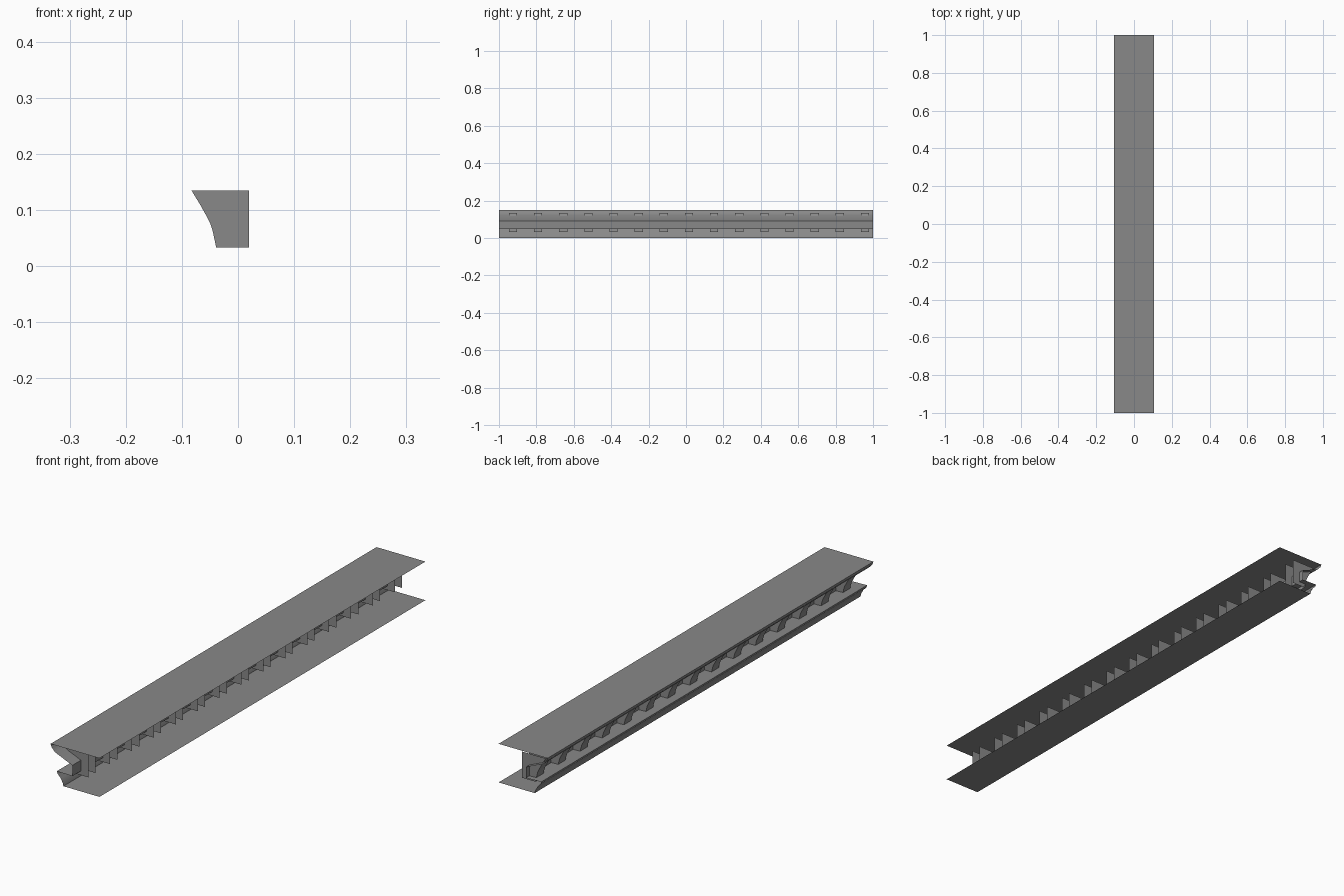
import bpy

if "Cube" in bpy.data.objects:
    bpy.data.objects.remove(bpy.data.objects["Cube"])

grey = bpy.data.materials.new("stone grey")
grey.diffuse_color = (0.25, 0.25, 0.25, 1)
grey.use_nodes = True
grey.node_tree.nodes["Principled BSDF"].inputs["Base Color"].default_value = grey.diffuse_color


def add_mesh(name, verts, faces, angle=0.6):
    me = bpy.data.meshes.new(name)
    me.from_pydata(verts, [], faces)
    me.materials.append(grey)
    ob = bpy.data.objects.new(name, me)
    bpy.context.collection.objects.link(ob)
    bpy.context.view_layer.objects.active = ob
    ob.select_set(True)
    bpy.ops.object.shade_smooth_by_angle(angle=angle)
    ob.select_set(False)
    return ob


def strip(name, profile, y0, y1, sides=False, back=None):
    """Sweep an open x,z profile along y; optionally cap both ends."""
    n = len(profile)
    verts = [(x, y, z) for y in (y0, y1) for x, z in profile]
    faces = [(i + 1, i, n + i, n + i + 1) for i in range(n - 1)]
    if sides:
        for y in (y0, y1):
            s = len(verts)
            pts = list(profile) + [(back, profile[-1][1]), (back, profile[0][1])]
            verts += [(x, y, z) for x, z in pts]
            loop = list(range(s, s + len(pts)))
            # profile runs top to bottom on the left: counter-clockwise from -y
            faces.append(loop if y == y0 else loop[::-1])
    return add_mesh(name, verts, faces)


# Moulding: top plate, crown, sloped soffit, frieze, ledge, cove, bottom plate
moulding = [(0.105, 0.15), (-0.105, 0.15), (-0.101, 0.138), (-0.087, 0.123),
            (-0.012, 0.091), (-0.012, 0.049), (-0.078, 0.051),
            (-0.075, 0.042), (-0.062, 0.028), (-0.053, 0.012),
            (-0.05, 0.0), (0.105, 0.0)]
strip("cornice_moulding", moulding, -1, 1)

# Row of curved brackets with open backs
bracket = [(-0.083, 0.135), (-0.066, 0.107), (-0.055, 0.087), (-0.049, 0.075),
           (-0.045, 0.062), (-0.042, 0.048), (-0.039, 0.033)]
count, first, step, half = 15, -0.925, 0.1344, 0.022
for i in range(count):
    y = first + i * step
    strip(f"bracket_{i + 1}", bracket, y - half, y + half, True, 0.02)
